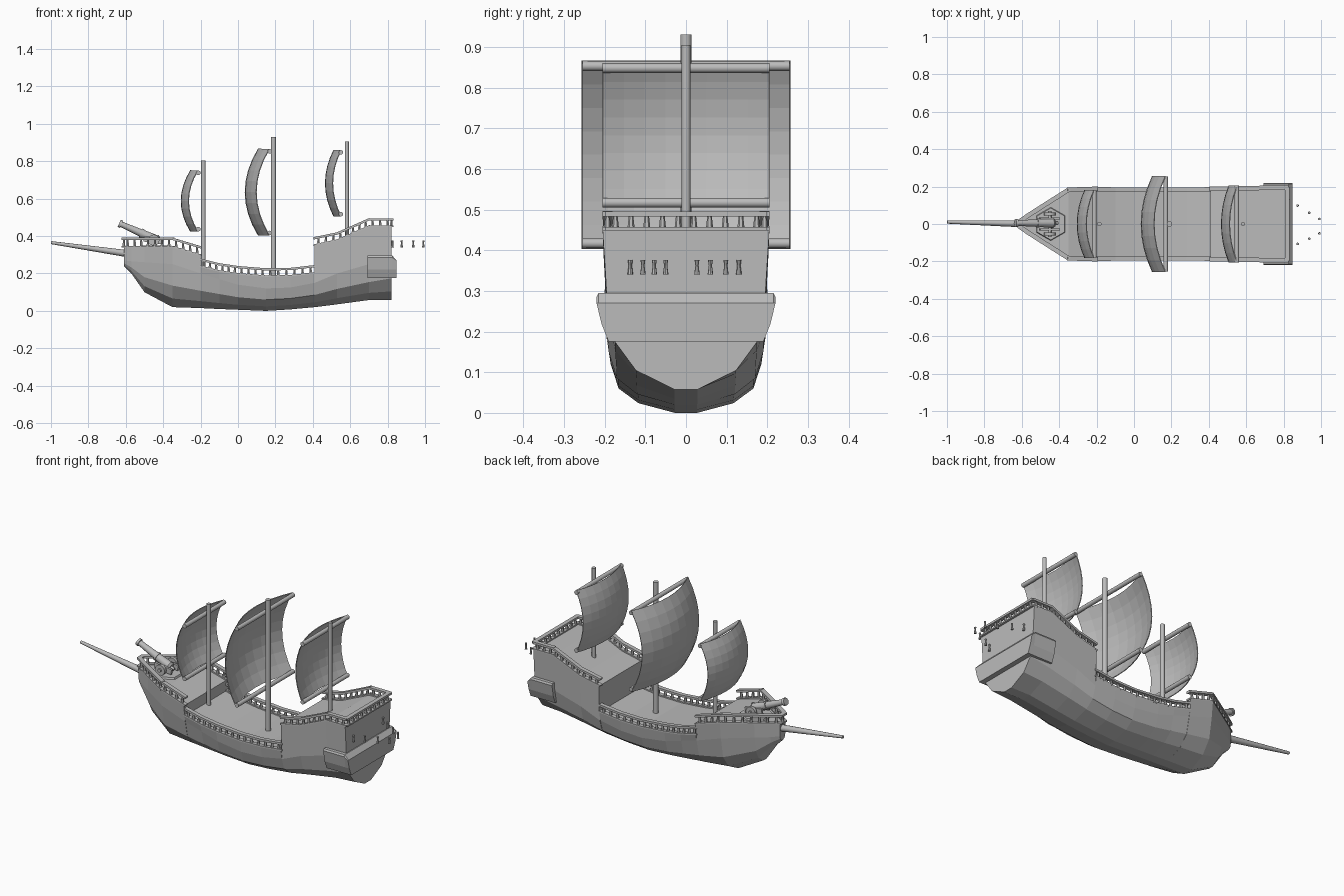
import bpy, bmesh, math
from mathutils import Vector, Matrix

if "Cube" in bpy.data.objects:
    bpy.data.objects.remove(bpy.data.objects["Cube"], do_unlink=True)

grey = bpy.data.materials.new("plain grey")
grey.use_nodes = True
grey.diffuse_color = (0.5, 0.5, 0.5, 1)
grey.node_tree.nodes["Principled BSDF"].inputs["Base Color"].default_value = (0.5, 0.5, 0.5, 1)


def finish(name, bm, smooth=False):
    bmesh.ops.recalc_face_normals(bm, faces=bm.faces)
    mesh = bpy.data.meshes.new(name)
    bm.to_mesh(mesh)
    bm.free()
    mesh.materials.append(grey)
    obj = bpy.data.objects.new(name, mesh)
    bpy.context.collection.objects.link(obj)
    if smooth:
        bpy.ops.object.select_all(action="DESELECT")
        obj.select_set(True)
        bpy.context.view_layer.objects.active = obj
        bpy.ops.object.shade_smooth_by_angle(angle=math.radians(40))
    return obj


def rod(bm, p, q, r1, r2=None, sides=12):
    p, q = Vector(p), Vector(q)
    turn = (q - p).to_track_quat("Z", "Y").to_matrix().to_4x4()
    bmesh.ops.create_cone(bm, cap_ends=True, segments=sides, radius1=r1,
                          radius2=r1 if r2 is None else r2, depth=(q - p).length,
                          matrix=Matrix.Translation((p + q) / 2) @ turn)


def beam(bm, p, q, width, height):
    p, q = Vector(p), Vector(q)
    turn = (q - p).to_track_quat("X", "Z").to_matrix().to_4x4()
    size = Matrix.Diagonal(((q - p).length + width * 0.5, width, height, 1))
    bmesh.ops.create_cube(bm, size=1, matrix=Matrix.Translation((p + q) / 2) @ turn @ size)


def loft(bm, rings):
    loops = [[bm.verts.new(v) for v in ring] for ring in rings]
    for a, b in zip(loops, loops[1:]):
        for i in range(len(a)):
            j = (i + 1) % len(a)
            bm.faces.new((a[i], a[j], b[j], b[i]))
    bm.faces.new(loops[0])
    bm.faces.new(loops[-1])
    bmesh.ops.remove_doubles(bm, verts=bm.verts, dist=0.0005)


# Hull: stations of x, keel height, wale height, deck height, half width
fore = [(-0.61, 0.24, 0.27, 0.34, 0.025), (-0.57, 0.2, 0.265, 0.34, 0.055),
        (-0.5, 0.1, 0.26, 0.34, 0.1), (-0.35, 0.02, 0.25, 0.34, 0.195),
        (-0.2, 0.015, 0.2, 0.295, 0.2)]
waist = [(-0.2, 0.015, 0.2, 0.235, 0.198), (-0.1, 0.01, 0.17, 0.21, 0.196),
         (0, 0.006, 0.14, 0.195, 0.195), (0.15, 0, 0.12, 0.183, 0.195),
         (0.28, 0.008, 0.125, 0.185, 0.195), (0.41, 0.02, 0.15, 0.2, 0.197)]
poop = [(0.41, 0.02, 0.15, 0.35, 0.2), (0.53, 0.035, 0.2, 0.375, 0.202),
        (0.7, 0.058, 0.25, 0.45, 0.205), (0.82, 0.058, 0.29, 0.45, 0.205)]


def section(x, keel, wale, top, half):
    rise = wale - keel
    side = [(0.14, keel), (0.6, keel + 0.2 * rise), (0.85, keel + 0.5 * rise),
            (0.95, wale), (1, top)]
    right = [(x, -half * f, z) for f, z in side]
    return right + [(x, -y, z) for x, y, z in reversed(right)]


bm = bmesh.new()
loft(bm, [section(*s) for s in fore + waist + poop])
finish("hull", bm)

# Stern gallery, wrapping the transom
outline = [(0.19, 0.175), (0.208, 0.22), (0.22, 0.285), (0.215, 0.295)]
bm = bmesh.new()
rings = []
for x, drop in ((0.692, 0), (0.825, 0), (0.848, 0.025)):
    half = [(x, y, min(z, 0.295 - drop)) for y, z in outline]
    rings.append(half + [(x, -y, z) for x, y, z in reversed(half)])
loft(bm, rings)
finish("stern_gallery", bm)


# Railings: sill, handrail and balusters along a path
def railing(name, path, height=0.036):
    bm = bmesh.new()
    up = Vector((0, 0, height))
    for p, q in zip(path, path[1:]):
        p, q = Vector(p), Vector(q)
        beam(bm, p, q, 0.024, 0.008)
        beam(bm, p + up, q + up, 0.024, 0.012)
        count = max(1, round((q - p).length / 0.04))
        for i in range(count):
            foot = p.lerp(q, (i + 0.5) / count)
            rod(bm, foot, foot + up, 0.009, 0.005, 6)
    finish(name, bm)


def edge(stations, sign):
    return [(x, sign * max(half - 0.012, 0.015), top + 0.003)
            for x, _, _, top, half in stations]


railing("forecastle_railing", edge(fore[::-1], 1) + edge(fore, -1), 0.042)
railing("poop_railing", edge(poop, 1) + edge(poop[::-1], -1))
for side, sign in (("left", 1), ("right", -1)):
    railing(side + "_waist_railing", edge(waist, sign))

# Masts with yards and billowed sails
rigs = [("fore", -0.185, 0.22, 0.805, 0.012, -0.212, 0.425, 0.75, 0.18, 0.04, 0.05),
        ("main", 0.19, 0.17, 0.93, 0.014, 0.17, 0.405, 0.865, 0.255, 0.06, 0.07),
        ("mizzen", 0.582, 0.38, 0.905, 0.011, 0.55, 0.505, 0.86, 0.205, 0.04, 0.045)]
for name, x, foot, tip, radius, sail_x, low, high, half, belly_y, belly_z in rigs:
    bm = bmesh.new()
    rod(bm, (x, 0, foot), (x, 0, tip), radius)
    finish(name + "_mast", bm, True)
    bm = bmesh.new()
    for z in (low + 0.012, high - 0.012):
        rod(bm, (sail_x, -half, z), (sail_x, half, z), 0.012)
    finish(name + "_yards", bm, True)
    bm = bmesh.new()
    bmesh.ops.create_grid(bm, x_segments=8, y_segments=8, size=1)
    for v in bm.verts:
        u, w = v.co.x, v.co.y
        v.co = (sail_x - belly_y * (1 - u * u) - belly_z * (1 - w * w),
                u * half, (low + high) / 2 + w * (high - low) / 2)
    sail = finish(name + "_sail", bm)
    sail.modifiers.new("cloth", "SOLIDIFY").thickness = 0.004

# Bowsprit
bm = bmesh.new()
rod(bm, (-0.55, 0, 0.3), (-0.999, 0.01, 0.365), 0.02, 0.008)
finish("bowsprit", bm, True)

# Cannon: stepped barrel on a wheeled carriage, over a low deck plate
muzzle, breech = Vector((-0.635, 0.005, 0.468)), Vector((-0.425, 0.005, 0.375))
bm = bmesh.new()
for a, b, r1, r2 in ((0, 0.06, 0.02, 0.022), (0.06, 0.55, 0.015, 0.02), (0.55, 0.6, 0.025, 0.025),
                     (0.6, 0.95, 0.021, 0.025), (0.95, 1, 0.028, 0.02), (1, 1.08, 0.009, 0.009)):
    rod(bm, muzzle.lerp(breech, a), muzzle.lerp(breech, b), r1, r2)
finish("cannon_barrel", bm, True)
bm = bmesh.new()
for sign in (1, -1):
    beam(bm, (-0.5, sign * 0.03, 0.385), (-0.4, sign * 0.03, 0.37), 0.012, 0.03)
    rod(bm, (-0.45, sign * 0.045, 0.378), (-0.45, sign * 0.062, 0.378), 0.03)
    rod(bm, (-0.45, sign * 0.062, 0.378), (-0.45, sign * 0.07, 0.378), 0.01)
rod(bm, (-0.45, -0.05, 0.378), (-0.45, 0.05, 0.378), 0.008)
finish("cannon_carriage", bm, True)
bm = bmesh.new()
bmesh.ops.create_cone(bm, cap_ends=True, segments=6, radius1=0.09, radius2=0.085,
                      depth=0.012, matrix=Matrix.Translation((-0.445, 0, 0.344)))
finish("cannon_plate", bm)

# Loose balusters trailing behind the stern
bm = bmesh.new()
for x, left, right in ((0.826, 0.13, -0.137), (0.875, 0.098, -0.106),
                       (0.937, 0.06, -0.078), (0.991, 0.027, -0.05)):
    for y in (left, right):
        rod(bm, (x, y, 0.34), (x, y, 0.362), 0.007, 0.004, 8)
        rod(bm, (x, y, 0.362), (x, y, 0.376), 0.004, 0.006, 8)
finish("stern_balusters", bm)
